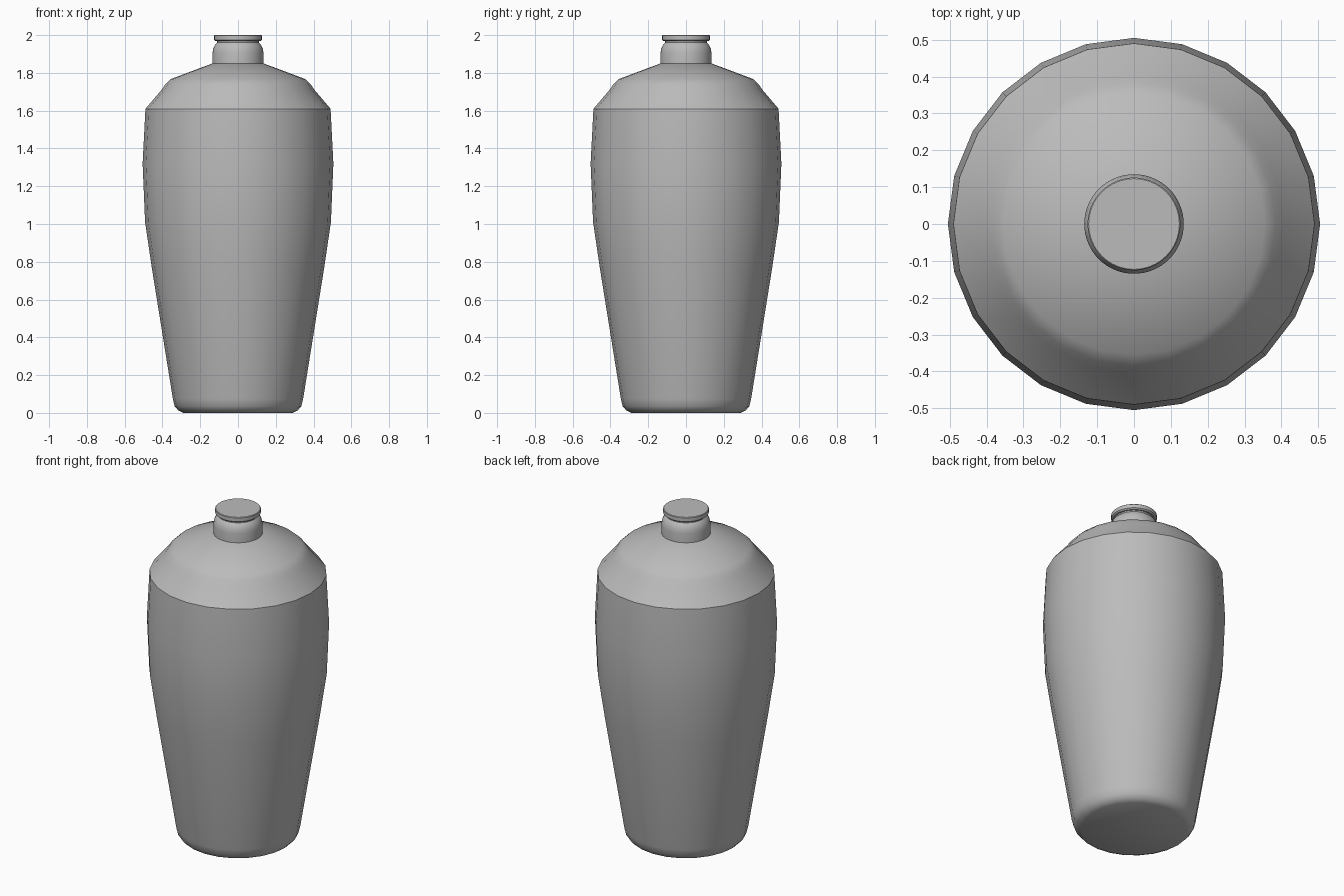
import bpy, bmesh, math
from mathutils import Matrix, Vector

old = bpy.data.objects.get("Cube")
if old:
    bpy.data.objects.remove(old, do_unlink=True)

grey = bpy.data.materials.new("grey")
grey.use_nodes = True
colour = (0.5, 0.5, 0.5, 1)
grey.diffuse_color = colour
grey.node_tree.nodes["Principled BSDF"].inputs["Base Color"].default_value = colour


def lathe(name, profile, sides, sharp=40):
    """Turn a (radius, height) profile about z and close both ends."""
    bm = bmesh.new()
    verts = [bm.verts.new((r, 0, z)) for r, z in profile]
    edges = [bm.edges.new(pair) for pair in zip(verts, verts[1:])]
    bmesh.ops.spin(bm, geom=verts + edges, cent=(0, 0, 0), axis=(0, 0, 1),
                   angle=math.tau, steps=sides, use_merge=True)
    bmesh.ops.remove_doubles(bm, verts=bm.verts, dist=0.0005)
    bmesh.ops.holes_fill(bm, edges=[e for e in bm.edges if e.is_boundary], sides=0)
    bmesh.ops.recalc_face_normals(bm, faces=bm.faces)
    mesh = bpy.data.meshes.new(name)
    bm.to_mesh(mesh)
    bm.free()
    mesh.materials.append(grey)
    obj = bpy.data.objects.new(name, mesh)
    bpy.context.collection.objects.link(obj)
    bpy.ops.object.select_all(action='DESELECT')
    obj.select_set(True)
    bpy.context.view_layer.objects.active = obj
    bpy.ops.object.shade_smooth_by_angle(angle=math.radians(sharp))
    return obj


# Tapered body with rounded foot and sloping shoulder
lathe("bottle_body", [
    (0.29, 0), (0.315, 0.012), (0.335, 0.035), (0.345, 0.075),
    (0.455, 0.76), (0.492, 1.01), (0.505, 1.32), (0.49, 1.61),
    (0.405, 1.71), (0.385, 1.74), (0.355, 1.768), (0.13, 1.852)], 24, 35)

# Neck with a rounded top edge
lathe("neck", [
    (0.135, 1.84), (0.135, 1.905), (0.131, 1.928), (0.122, 1.948),
    (0.11, 1.96), (0.11, 1.98)], 64)

# Thin disc lid
lathe("lid", [(0.118, 1.968), (0.126, 1.975), (0.126, 1.997), (0.123, 2.0)], 64)
